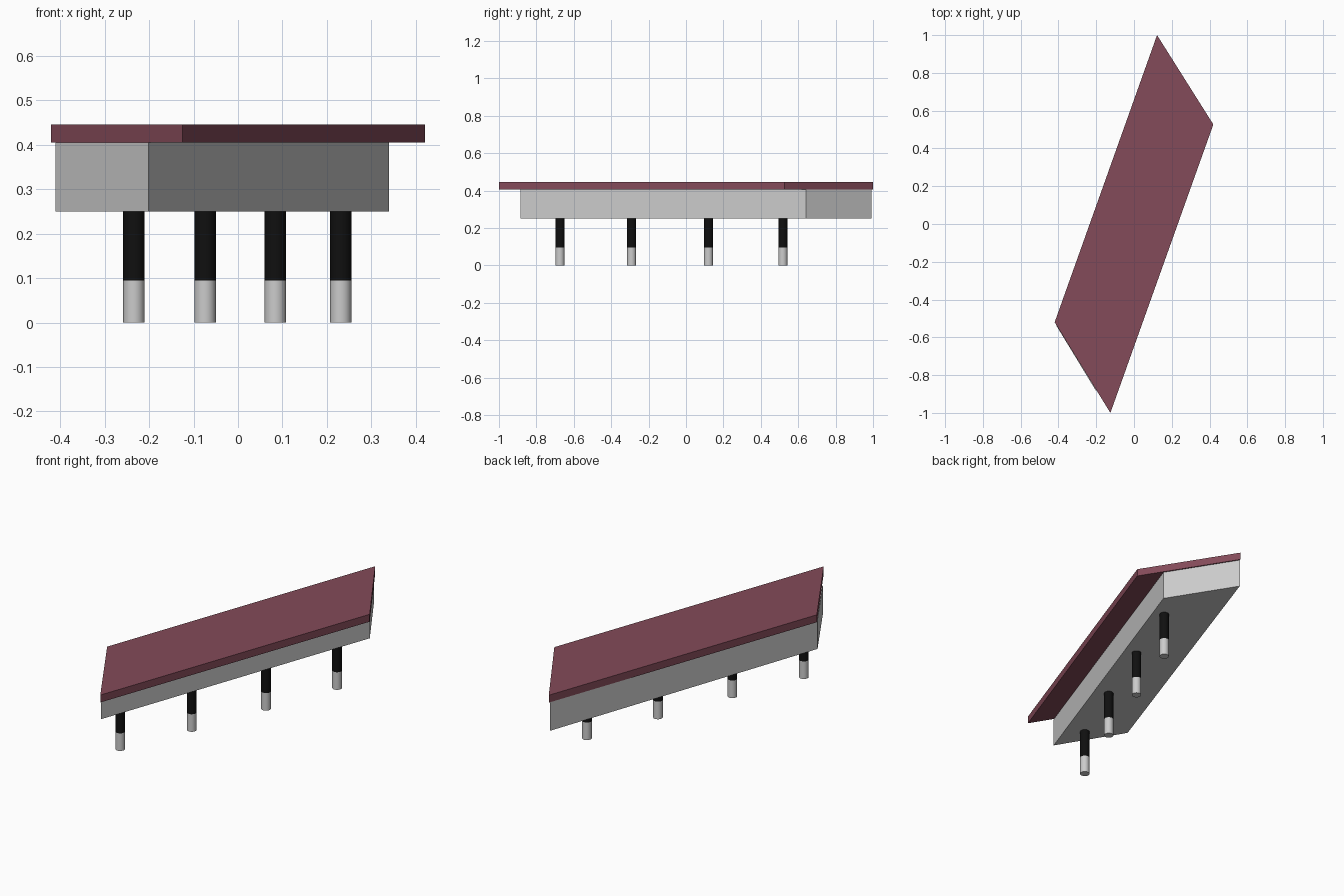
import bpy
import bmesh

if "Cube" in bpy.data.objects:
    bpy.data.objects.remove(bpy.data.objects["Cube"])


def material(name, rgb):
    m = bpy.data.materials.new(name)
    m.diffuse_color = (*rgb, 1)
    m.use_nodes = True
    m.node_tree.nodes["Principled BSDF"].inputs["Base Color"].default_value = m.diffuse_color
    return m


def slab(name, outline, z0, z1, mat=None):
    bm = bmesh.new()
    face = bm.faces.new([bm.verts.new((x, y, z0)) for x, y in outline])
    ext = bmesh.ops.extrude_face_region(bm, geom=[face], use_keep_orig=True)
    top = [v for v in ext["geom"] if isinstance(v, bmesh.types.BMVert)]
    bmesh.ops.translate(bm, verts=top, vec=(0, 0, z1 - z0))
    bmesh.ops.recalc_face_normals(bm, faces=bm.faces)
    me = bpy.data.meshes.new(name)
    bm.to_mesh(me)
    bm.free()
    ob = bpy.data.objects.new(name, me)
    bpy.context.collection.objects.link(ob)
    if mat:
        me.materials.append(mat)
    return ob


def post(name, x, y, z0, z1, mat=None):
    bpy.ops.mesh.primitive_cylinder_add(
        vertices=32, radius=0.024, depth=z1 - z0, location=(x, y, (z0 + z1) / 2))
    ob = bpy.context.object
    ob.name = name
    bpy.ops.object.shade_smooth_by_angle()
    if mat:
        ob.data.materials.append(mat)


maroon = material("maroon", (0.23, 0.07, 0.10))
black = material("black", (0.005, 0.005, 0.005))

# Overhanging parallelogram top
slab("top_panel", [(-0.125, -1.0), (0.42, 0.527), (0.122, 1.0), (-0.42, -0.52)],
     0.405, 0.445, maroon)

# Grey body underneath, flush at the rear edge and ends
slab("body", [(-0.201, -0.884), (0.34, 0.642), (0.12, 0.992), (-0.41, -0.54)],
     0.25, 0.405)

# Row of pins: black upper part, grey foot
pins = [(-0.234, -0.674), (-0.074, -0.291), (0.084, 0.12), (0.231, 0.518)]
for i, (x, y) in enumerate(pins, 1):
    post(f"leg_upper_{i}", x, y, 0.095, 0.25, black)
    post(f"leg_foot_{i}", x, y, 0, 0.095)
